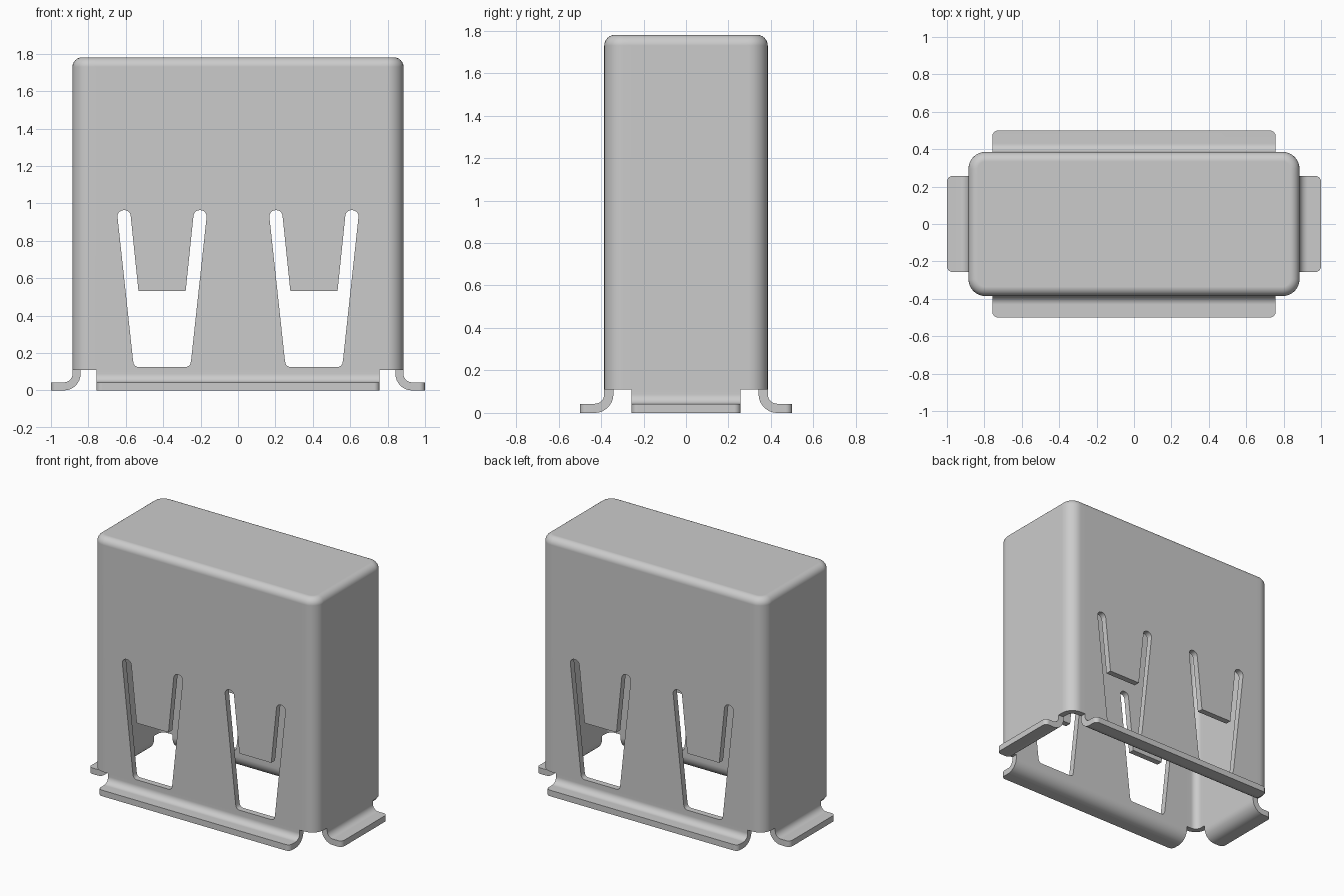
import bpy, bmesh
from math import sin, cos, pi, radians

if "Cube" in bpy.data.objects:
    bpy.data.objects.remove(bpy.data.objects["Cube"])

A, B, R = 0.885, 0.385, 0.09        # half width, half depth, plan corner radius
FX, FY = 0.757, 0.257               # half lengths of the flanges
RIM, TOP, FIL, T = 0.11, 1.78, 0.05, 0.043
N = 8


def ring(inset):
    """Rounded rectangle, counter-clockwise, with points at the flange ends."""
    a, b, r = A - inset, B - inset, R - inset
    corner = lambda sx, sy, q: [(sx * (A - R) + r * cos((q + i / N) * pi / 2),
                                 sy * (B - R) + r * sin((q + i / N) * pi / 2))
                                for i in range(N + 1)]
    return ([(a, -FY), (a, FY)] + corner(1, 1, 0) + [(FX, b), (-FX, b)] + corner(-1, 1, 1)
            + [(-a, FY), (-a, -FY)] + corner(-1, -1, 2) + [(-FX, -b), (FX, -b)] + corner(1, -1, 3))


def make_object(name, bm):
    me = bpy.data.meshes.new(name)
    bm.to_mesh(me)
    bm.free()
    ob = bpy.data.objects.new(name, me)
    bpy.context.collection.objects.link(ob)
    return ob


# Outer skin: walls, filleted top edge, flat lid
bm = bmesh.new()
levels = [(0, RIM)] + [(FIL * (1 - cos(i / 6 * pi / 2)), TOP - FIL + FIL * sin(i / 6 * pi / 2))
                       for i in range(7)]
rows = [[bm.verts.new((x, y, z)) for x, y in ring(o)] for o, z in levels]
for lo, hi in zip(rows, rows[1:]):
    for i in range(len(lo)):
        j = (i + 1) % len(lo)
        bm.faces.new((lo[i], lo[j], hi[j], hi[i]))
bm.faces.new(rows[-1])

# Four feet flanges bent outward from the rim
bend = [(0.045 * (1 - cos(i / 8 * pi / 2)), 0.088 - 0.045 * sin(i / 8 * pi / 2)) for i in range(9)]
step = N + 3
tips = []
for k, (nx, ny) in enumerate([(1, 0), (0, 1), (-1, 0), (0, -1)]):
    p, q = rows[0][k * step], rows[0][k * step + 1]
    base = p.co.copy(), q.co.copy()
    for o, z in bend + [(0.115, T)]:
        p2, q2 = [bm.verts.new((c.x + nx * o, c.y + ny * o, z)) for c in base]
        bm.faces.new((p2, q2, q, p))
        p, q = p2, q2
    tips += [p, q]
bmesh.ops.bevel(bm, geom=tips, offset=0.03, segments=5, profile=0.5, affect='VERTICES')
shell = make_object("connector_shell", bm)

# Window cutters: tapered openings that leave a spring tongue hanging down
half = [(0.126, 0.53)] + [(0.203 - 0.0355 * cos(i / 10 * pi), 0.93 + 0.034 * sin(i / 10 * pi))
                          for i in range(11)]
half += [(0.155, 0.158), (0.1515, 0.142), (0.144, 0.131), (0.132, 0.125)]
outline = half + [(-u, z) for u, z in reversed(half)]
bm = bmesh.new()
for cx in (-0.406, 0.406):
    f = bm.faces.new([bm.verts.new((cx + u, -0.6, z)) for u, z in outline])
    ext = bmesh.ops.extrude_face_region(bm, geom=[f])
    moved = [v for v in ext["geom"] if isinstance(v, bmesh.types.BMVert)]
    bmesh.ops.translate(bm, verts=moved, vec=(0, 1.2, 0))
bmesh.ops.recalc_face_normals(bm, faces=bm.faces)
cutter = make_object("window_cutter", bm)
cutter.hide_render = True

# Sheet thickness, then the windows through front and back
solid = shell.modifiers.new("sheet", 'SOLIDIFY')
solid.thickness, solid.offset, solid.use_even_offset = T, -1, True
cut = shell.modifiers.new("windows", 'BOOLEAN')
cut.operation, cut.solver, cut.object = 'DIFFERENCE', 'EXACT', cutter
bpy.ops.object.select_all(action='DESELECT')
shell.select_set(True)
bpy.context.view_layer.objects.active = shell
for name in ("sheet", "windows"):
    bpy.ops.object.modifier_apply(modifier=name)
bpy.data.objects.remove(cutter)
bpy.ops.object.shade_smooth_by_angle(angle=radians(35))
weighted = shell.modifiers.new("even_shading", 'WEIGHTED_NORMAL')
weighted.keep_sharp = True
